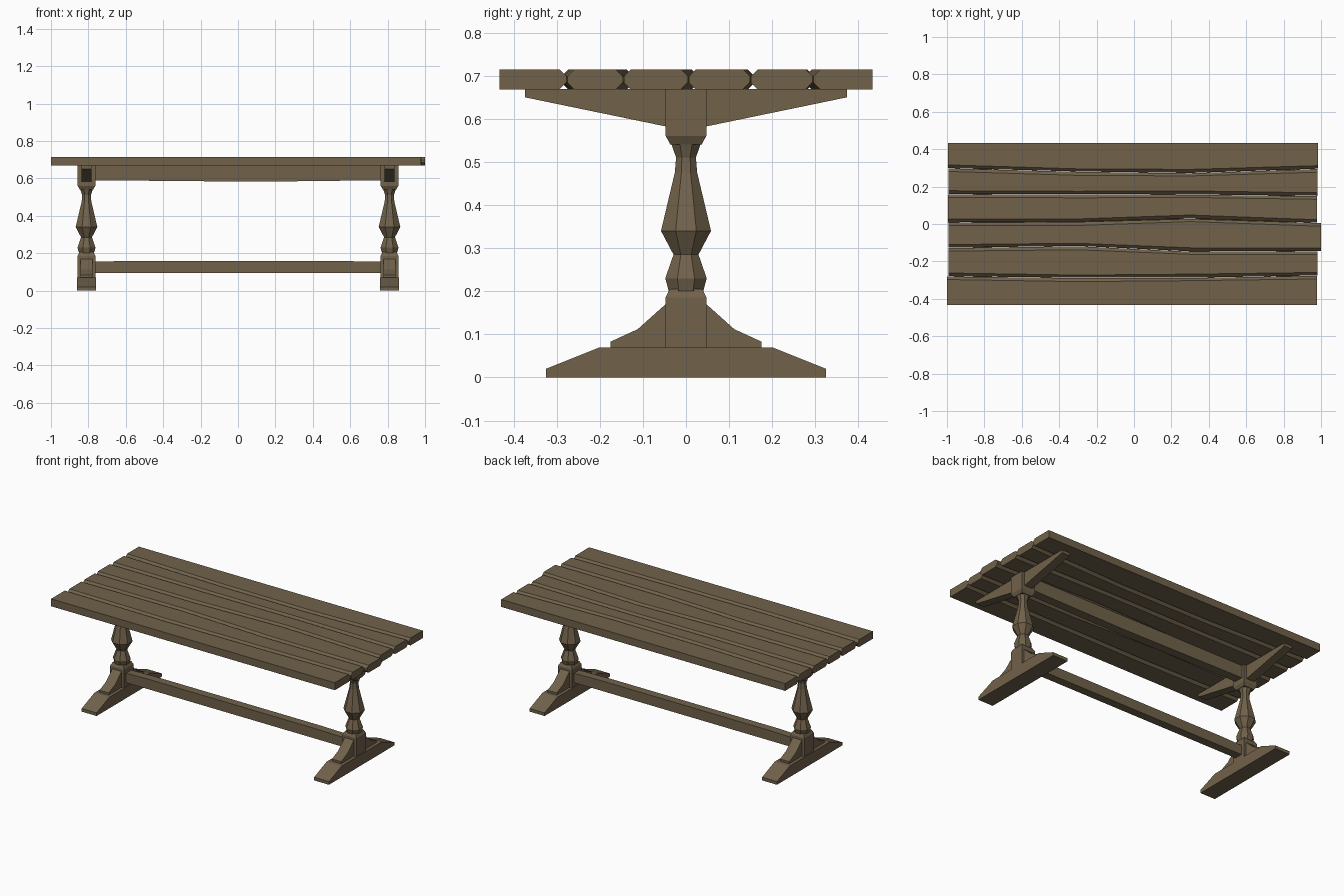
import bpy, bmesh, math

if "Cube" in bpy.data.objects:
    bpy.data.objects.remove(bpy.data.objects["Cube"])

wood = bpy.data.materials.new("aged brown wood")
wood.diffuse_color = (0.165, 0.122, 0.07, 1)
wood.use_nodes = True
wood.node_tree.nodes["Principled BSDF"].inputs["Base Color"].default_value = wood.diffuse_color


def finish(name, bm):
    bmesh.ops.recalc_face_normals(bm, faces=bm.faces)
    me = bpy.data.meshes.new(name)
    bm.to_mesh(me)
    bm.free()
    me.materials.append(wood)
    ob = bpy.data.objects.new(name, me)
    bpy.context.collection.objects.link(ob)
    return ob


def loft(name, rings):
    """Skin matching closed rings of points and cap both ends."""
    bm = bmesh.new()
    rows = [[bm.verts.new(p) for p in r] for r in rings]
    n = len(rows[0])
    for a, b in zip(rows, rows[1:]):
        for i in range(n):
            j = (i + 1) % n
            bm.faces.new((a[i], a[j], b[j], b[i]))
    bm.faces.new(rows[0])
    bm.faces.new(rows[-1])
    return finish(name, bm)


def prism_x(name, cx, half, pts):
    """Extrude a (y, z) profile along x."""
    return loft(name, [[(cx + s * half, y, z) for y, z in pts] for s in (-1, 1)])


def prism_y(name, half, pts):
    """Extrude an (x, z) profile along y."""
    return loft(name, [[(x, s * half, z) for x, z in pts] for s in (-1, 1)])


def mirrored(pts):
    return pts + [(-y, z) for y, z in reversed(pts)]


def turned(name, cx, sides, profile):
    """Flat-sided turning; profile gives (flat radius, z)."""
    k = 1 / math.cos(math.pi / sides)
    angles = [math.tau * (i + 0.5) / sides for i in range(sides)]
    return loft(name, [[(cx + r * k * math.cos(a), r * k * math.sin(a), z)
                        for a in angles] for r, z in profile])


# Tabletop: six planks whose worn seams wander along the length
Z0, Z1 = 0.668, 0.715
STATIONS = (-1, -0.3, 0.3, 1)
SEAMS = [  # seam y at each station
    (-0.433,) * 4,
    (-0.280, -0.288, -0.288, -0.276),
    (-0.128, -0.118, -0.147, -0.145),
    (0.008, 0.012, 0.028, 0.006),
    (0.160, 0.160, 0.157, 0.150),
    (0.298, 0.280, 0.272, 0.295),
    (0.433,) * 4,
]
WEAR = (0.017, 0.014, 0.019, 0.016)
ENDS = [(-1, 0.978), (-0.992, 0.98), (-0.993, 1), (-0.994, 0.978),
        (-0.992, 0.98), (-0.994, 0.985)]
for p in range(6):
    rings = []
    for i in range(4):
        x = ENDS[p][0] if i == 0 else ENDS[p][1] if i == 3 else STATIONS[i]
        a, b = SEAMS[p][i], SEAMS[p + 1][i]
        ca = WEAR[i] if p > 0 else 0.0005
        cb = WEAR[3 - i] if p < 5 else 0.0005
        a += 0.001 * (p > 0)
        b -= 0.001 * (p < 5)
        rings.append([(x, a + ca, Z0), (x, b - cb, Z0), (x, b, Z0 + cb), (x, b, Z1 - cb),
                      (x, b - cb, Z1), (x, a + ca, Z1), (x, a, Z1 - ca), (x, a, Z0 + ca)])
    loft(f"tabletop_plank_{p + 1}", rings)

# Two end trestles
for side, cx in (("left", -0.81), ("right", 0.81)):
    prism_x(side + "_foot", cx, 0.052,
            mirrored([(0.325, 0), (0.325, 0.02), (0.2, 0.07)]))
    prism_x(side + "_foot_brace", cx, 0.032,
            mirrored([(0.175, 0.068), (0.175, 0.083), (0.112, 0.112), (0.045, 0.172)]))
    turned(side + "_lower_block", cx, 4,
           [(0.048, 0.068), (0.048, 0.185), (0.038, 0.205)])
    turned(side + "_turned_post", cx, 8,
           [(0.040, 0.2), (0.048, 0.23), (0.029, 0.285), (0.058, 0.34),
            (0.026, 0.475), (0.023, 0.51), (0.034, 0.542)])
    turned(side + "_upper_block", cx, 4,
           [(0.036, 0.54), (0.047, 0.56), (0.047, 0.669)])
    prism_x(side + "_top_bracket", cx, 0.028,
            mirrored([(0.374, 0.669), (0.374, 0.65), (0.045, 0.582)]))

# Long rails joining the trestles
prism_y("lower_stretcher", 0.026,
        [(-0.78, 0.095), (0.78, 0.095), (0.78, 0.154), (0.55, 0.158), (-0.62, 0.158), (-0.78, 0.154)])
prism_y("upper_rail", 0.028,
        [(-0.78, 0.59), (0.1, 0.582), (0.78, 0.59), (0.78, 0.669), (-0.78, 0.669)])
